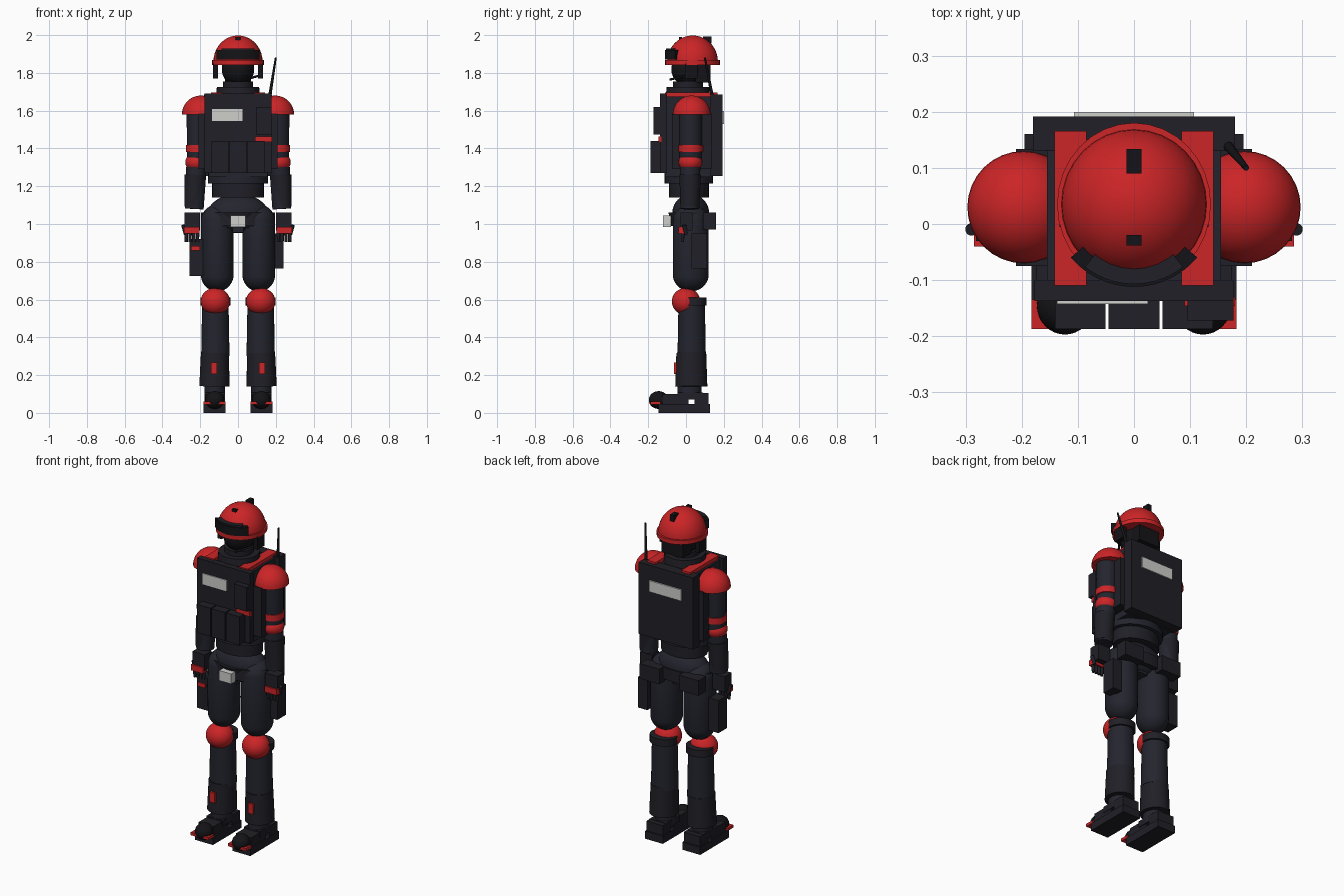
import bpy, bmesh, math
from mathutils import Vector, Matrix

old = bpy.data.objects.get("Cube")
if old:
    bpy.data.objects.remove(old)


def material(name, r, g, b):
    m = bpy.data.materials.new(name)
    m.use_nodes = True
    m.diffuse_color = (r, g, b, 1)
    m.node_tree.nodes["Principled BSDF"].inputs["Base Color"].default_value = (r, g, b, 1)
    return m


NAVY = material("navy cloth", .017, .018, .027)
DARK = material("dark gear", .014, .014, .02)
BLACK = material("black rubber", .007, .007, .009)
RED = material("red armour", .6, .018, .02)
GREY = material("pale grey", .62, .62, .6)


def finish(name, bm, mat, smooth=False):
    bmesh.ops.recalc_face_normals(bm, faces=bm.faces)
    mesh = bpy.data.meshes.new(name)
    bm.to_mesh(mesh)
    bm.free()
    mesh.materials.append(mat)
    ob = bpy.data.objects.new(name, mesh)
    bpy.context.collection.objects.link(ob)
    if smooth:
        bpy.ops.object.select_all(action='DESELECT')
        ob.select_set(True)
        bpy.context.view_layer.objects.active = ob
        bpy.ops.object.shade_smooth_by_angle(angle=math.radians(40))
    return ob


def box(name, mat, xs, ys, zs):
    """Block given by its x, y and z ranges."""
    bm = bmesh.new()
    bmesh.ops.create_cube(bm, size=1)
    for v in bm.verts:
        v.co = [lo + (c + .5) * (hi - lo) for c, (lo, hi) in zip(v.co, (xs, ys, zs))]
    return finish(name, bm, mat)


def ball(name, mat, center, radii, stretch=0, dome=False):
    """Ellipsoid; stretch makes a capsule, dome keeps only the upper half."""
    bm = bmesh.new()
    bmesh.ops.create_uvsphere(bm, u_segments=32, v_segments=20, radius=1)
    bmesh.ops.scale(bm, vec=radii, verts=bm.verts)
    if dome:
        cut = bmesh.ops.bisect_plane(bm, geom=bm.verts[:] + bm.edges[:] + bm.faces[:],
                                     plane_co=(0, 0, 0), plane_no=(0, 0, -1), clear_outer=True)
        bmesh.ops.holes_fill(bm, edges=bm.edges)
    for v in bm.verts:
        v.co.z += math.copysign(stretch, v.co.z) if abs(v.co.z) > .001 else 0
    bmesh.ops.translate(bm, vec=center, verts=bm.verts)
    return finish(name, bm, mat, True)


def tube(name, mat, start, end, r1, r2, squash=1):
    """Tapered cylinder between two points; squash scales its depth."""
    a, b = Vector(start), Vector(end)
    d = b - a
    turn = d.to_track_quat('Z', 'Y').to_matrix().to_4x4() if d.xy.length > .001 else Matrix()
    bm = bmesh.new()
    bmesh.ops.create_cone(bm, cap_ends=True, segments=32, radius1=r1, radius2=r2, depth=d.length)
    bmesh.ops.scale(bm, vec=(1, squash, 1), verts=bm.verts)
    bmesh.ops.transform(bm, matrix=Matrix.Translation((a + b) / 2) @ turn, verts=bm.verts)
    return finish(name, bm, mat, True)


def arc_band(name, mat, cy, r_in, r_out, zs, a0, a1, steps=24):
    """Curved strip of rectangular section around a vertical axis."""
    bm = bmesh.new()
    rings = []
    for i in range(steps + 1):
        a = math.radians(a0 + (a1 - a0) * i / steps)
        section = ((r_in, zs[0]), (r_out, zs[0]), (r_out, zs[1]), (r_in, zs[1]))
        rings.append([bm.verts.new((r * math.cos(a), cy + r * math.sin(a), z)) for r, z in section])
    for p, q in zip(rings, rings[1:]):
        for k in range(4):
            n = (k + 1) % 4
            bm.faces.new((p[k], p[n], q[n], q[k]))
    bm.faces.new(rings[0])
    bm.faces.new(rings[-1])
    return finish(name, bm, mat, True)


# Helmet, goggles and head
HY = .035
ball("helmet_dome", RED, (0, HY, 1.86), (.13, .134, .138), dome=True)
tube("helmet_brim", RED, (0, HY, 1.843), (0, HY, 1.868), .137, .137, 1.06)
arc_band("goggles", BLACK, HY, .115, .147, (1.87, 1.92), 220, 320)
arc_band("goggle_frame", DARK, HY, .11, .142, (1.915, 1.93), 232, 308)
box("helmet_rear_mount", BLACK, (-.013, .013), (.09, .134), (1.955, 1.993))
box("helmet_front_mount", BLACK, (-.013, .013), (-.038, -.02), (1.96, 1.99))
ball("head", BLACK, (0, .015, 1.82), (.086, .093, .09))
box("neck_guard", BLACK, (-.07, .07), (.05, .13), (1.75, 1.845))
for side, s in (("left", 1), ("right", -1)):
    box(side + "_ear_guard", BLACK, sorted((s * .105, s * .133)), (-.005, .06), (1.77, 1.85))
tube("microphone_arm", BLACK, (.11, .01, 1.785), (.04, -.085, 1.765), .006, .006)

# Neck and collar
tube("neck", DARK, (0, .015, 1.74), (0, .015, 1.79), .065, .06)
tube("inner_collar", DARK, (0, .01, 1.72), (0, .01, 1.755), .08, .08)
tube("outer_collar", DARK, (0, .01, 1.67), (0, .01, 1.725), .118, .112)

# Torso, vest and backpack
box("torso", NAVY, (-.155, .155), (-.11, .135), (1.25, 1.675))
box("vest_front_plate", DARK, (-.177, .177), (-.137, -.1), (1.27, 1.69))
box("chest_patch", GREY, (-.137, .025), (-.143, -.136), (1.545, 1.61))
for i in (-1, 0, 1):
    box("chest_pouch", DARK, (i * .096 - .045, i * .096 + .045), (-.187, -.135), (1.27, 1.44))
box("chest_radio", DARK, (.095, .177), (-.172, -.13), (1.475, 1.62))
box("radio_stripe", RED, (.09, .18), (-.146, -.13), (1.435, 1.462))
box("backpack", DARK, (-.18, .18), (.13, .192), (1.255, 1.685))
box("backpack_patch", GREY, (-.107, .107), (.191, .2), (1.53, 1.597))
tube("antenna", BLACK, (.167, .14, 1.67), (.2, .1, 1.88), .009, .005)
tube("waist", NAVY, (0, .015, 1.215), (0, .015, 1.27), .16, .16, .8)
tube("lower_waist", DARK, (0, .015, 1.14), (0, .015, 1.215), .137, .137, .77)

# Hips and belt
ball("pelvis", NAVY, (0, .025, 1.055), (.16, .098, .103))
tube("belt", DARK, (0, .025, .99), (0, .025, 1.06), .19, .19, .55)
tube("belt_front", DARK, (0, .0, .98), (0, .0, 1.06), .085, .12, .78)
box("belt_buckle", GREY, (-.04, .04), (-.122, -.08), (.985, 1.045))
box("crotch_guard", NAVY, (-.03, .03), (-.06, .08), (.955, 1.0))

# Paired parts
for side, s in (("left", 1), ("right", -1)):
    def part(name):
        return side + "_" + name

    def span(lo, hi):
        return sorted((s * lo, s * hi))

    box(part("shoulder_strap"), RED, span(.085, .142), (-.11, .166), (1.665, 1.697))
    box(part("side_panel"), DARK, span(.15, .21), (-.075, .134), (1.29, 1.585))

    # Arm
    ball(part("shoulder_pad"), RED, (s * .197, .03, 1.58), (.1, .1, .1), dome=True)
    tube(part("upper_arm"), NAVY, (s * .212, .025, 1.34), (s * .212, .025, 1.6), .058, .06)
    tube(part("arm_band"), RED, (s * .212, .025, 1.38), (s * .212, .025, 1.417), .064, .064)
    ball(part("elbow_pad"), RED, (s * .216, .023, 1.327), (.063, .062, .052))
    tube(part("forearm"), NAVY, (s * .232, .02, 1.08), (s * .22, .022, 1.3), .05, .054)
    tube(part("forearm_guard"), DARK, (s * .234, .02, 1.09), (s * .226, .022, 1.26), .05, .057)

    # Hand with knuckle plate and fingers
    box(part("hand"), DARK, span(.2, .282), (-.03, .035), (.965, 1.06))
    box(part("knuckle_plate"), RED, span(.205, .285), (-.04, .0), (.95, .985))
    for i in range(4):
        x = s * (.214 + .02 * i)
        tube(part("finger"), DARK, (x, -.018, .905), (x, -.018, .965), .008, .01)
    tube(part("thumb"), DARK, (s * .278, .0, .945), (s * .29, -.01, .995), .009, .011)

    # Leg
    ball(part("thigh"), NAVY, (s * .11, .025, .873), (.087, .095, .09), stretch=.14)
    box(part("belt_pouch"), DARK, span(.065, .195), (.09, .16), (.97, 1.06))
    ball(part("knee_pad"), RED, (s * .12, 0, .59), (.078, .075, .072))
    tube(part("knee_strap"), DARK, (s * .12, .04, .568), (s * .12, .04, .61), .079, .079, .88)
    tube(part("shin"), NAVY, (s * .12, .03, .3), (s * .12, .03, .575), .075, .07)
    tube(part("shin_guard"), DARK, (s * .125, .028, .14), (s * .122, .028, .318), .085, .079, .94)
    box(part("shin_marker"), RED, span(.11, .143), (-.064, -.04), (.207, .267))

    # Boot
    tube(part("ankle"), NAVY, (s * .123, .018, .07), (s * .123, .018, .15), .055, .055, 1.15)
    box(part("sole"), DARK, span(.065, .183), (-.145, .127), (0, .046))
    box(part("boot_front"), DARK, span(.075, .175), (-.125, .012), (.045, .1))
    box(part("boot_heel"), DARK, span(.07, .178), (.045, .12), (.045, .105))
    box(part("boot_top"), DARK, span(.07, .178), (-.045, .09), (.07, .107))
    ball(part("toe_cap"), BLACK, (s * .123, -.145, .068), (.05, .052, .047))
    box(part("toe_plate"), RED, span(.065, .183), (-.187, -.135), (.044, .061))

# Thigh gear
box("left_thigh_pouch", DARK, (.18, .24), (.03, .11), (.765, .95))
box("right_holster", DARK, (-.258, -.185), (-.02, .06), (.725, .92))
box("holster_marker", RED, (-.25, -.2), (-.028, -.015), (.86, .883))
